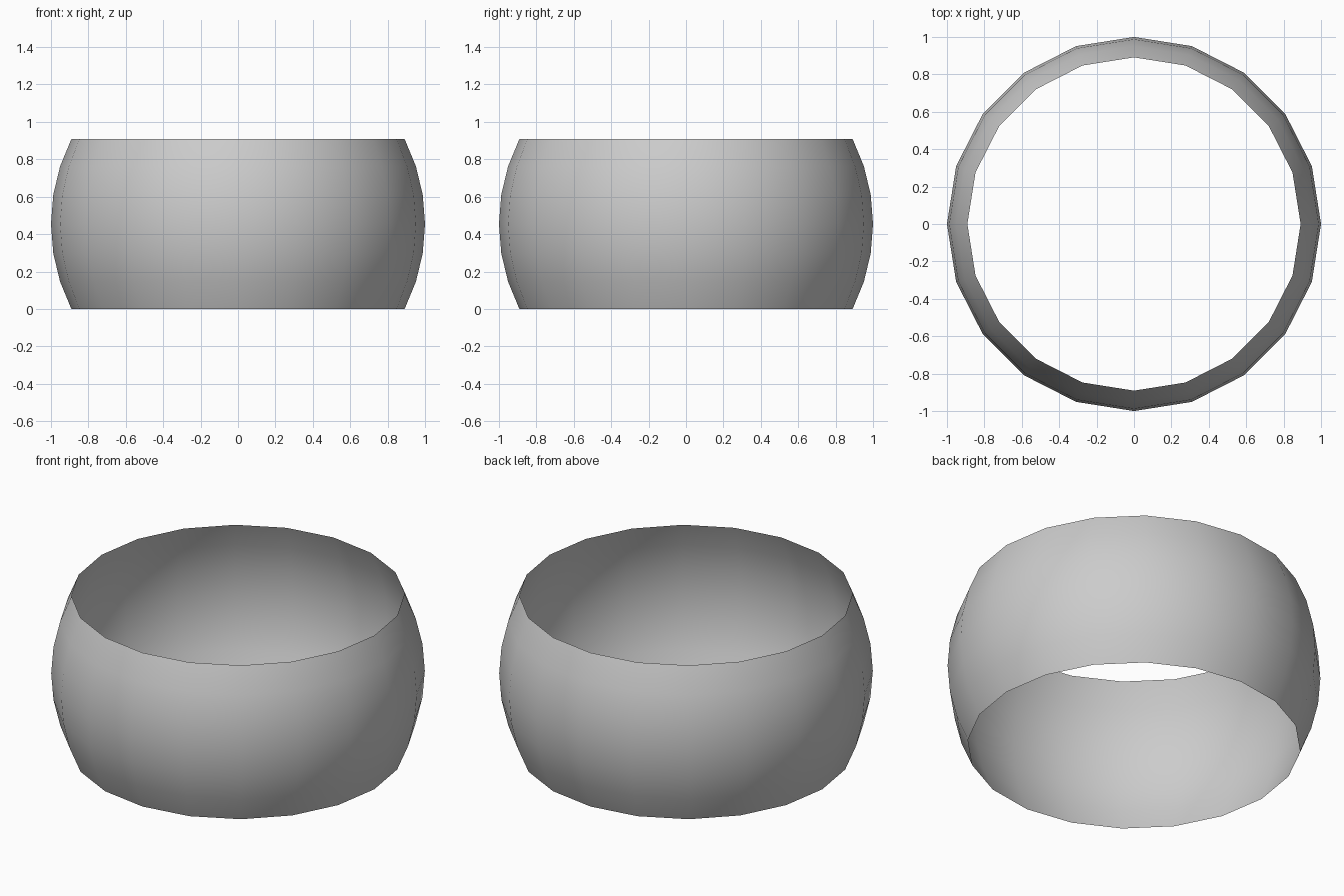
import bpy, bmesh
from math import sin, radians

if "Cube" in bpy.data.objects:
    bpy.data.objects.remove(bpy.data.objects["Cube"])

HALF_HEIGHT = sin(radians(27))

# Band: middle six rings of a 20 x 20 unit sphere, open at both ends
bm = bmesh.new()
bmesh.ops.create_uvsphere(bm, u_segments=20, v_segments=20, radius=1.0)
caps = [v for v in bm.verts if abs(v.co.z) > HALF_HEIGHT + 0.01]
bmesh.ops.delete(bm, geom=caps, context='VERTS')
bmesh.ops.translate(bm, verts=bm.verts, vec=(0, 0, HALF_HEIGHT))
for face in bm.faces:
    face.smooth = True

mesh = bpy.data.meshes.new("ring_band")
bm.to_mesh(mesh)
bm.free()
bpy.context.collection.objects.link(bpy.data.objects.new("ring_band", mesh))
